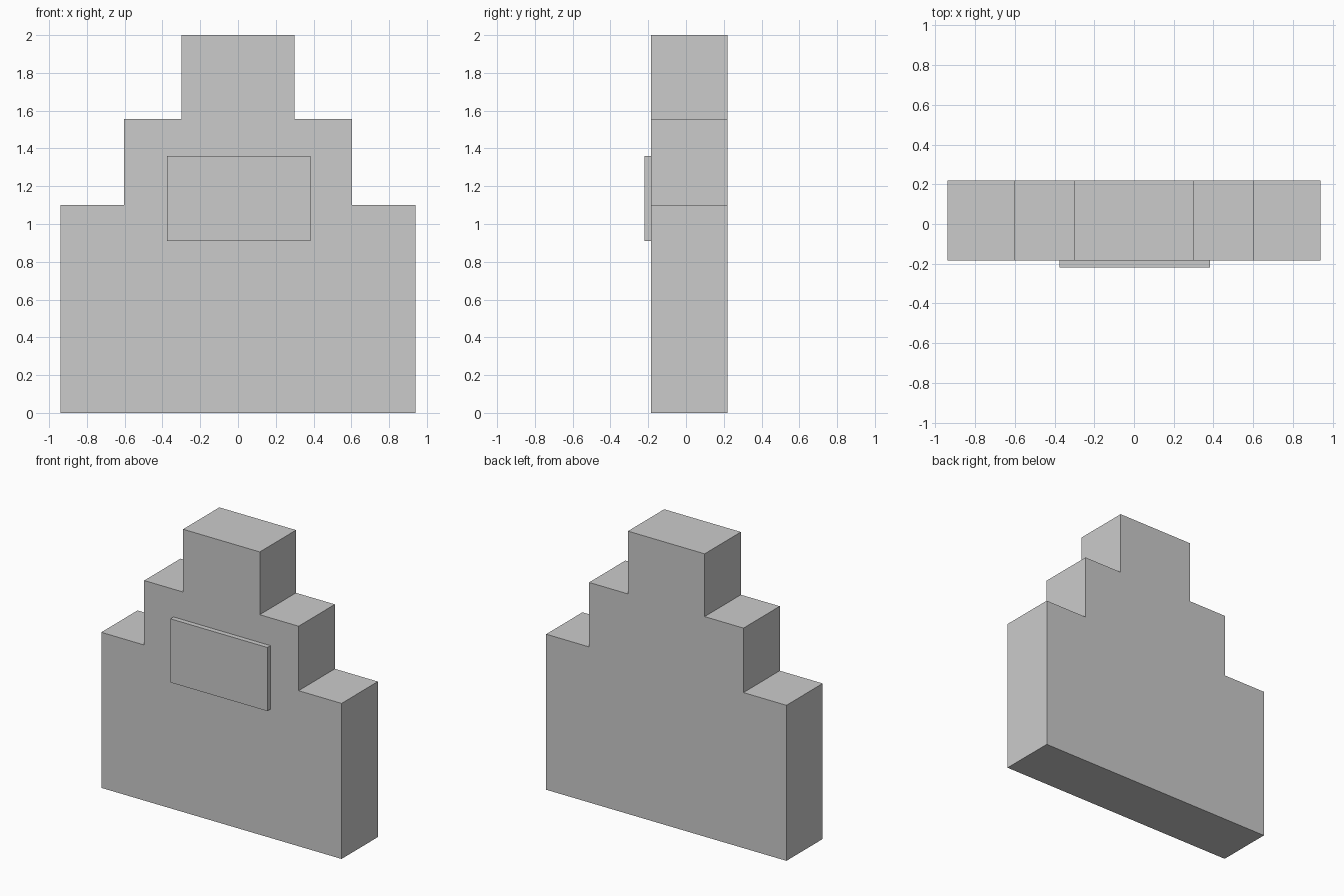
import bpy
import bmesh
from mathutils import Vector

cube = bpy.data.objects.get("Cube")
if cube:
    bpy.data.objects.remove(cube, do_unlink=True)

stone = bpy.data.materials.new("light_grey")
stone.use_nodes = True
grey = (0.6, 0.6, 0.6, 1)
stone.diffuse_color = grey
stone.node_tree.nodes["Principled BSDF"].inputs["Base Color"].default_value = grey


def slab(name, outline, front, back):
    """Extrude an x-z outline from the front depth to the back depth."""
    bm = bmesh.new()
    face = bm.faces.new([bm.verts.new((x, front, z)) for x, z in outline])
    extruded = bmesh.ops.extrude_face_region(bm, geom=[face], use_keep_orig=True)["geom"]
    moved = [v for v in extruded if isinstance(v, bmesh.types.BMVert)]
    bmesh.ops.translate(bm, verts=moved, vec=Vector((0, back - front, 0)))
    bmesh.ops.recalc_face_normals(bm, faces=bm.faces)
    mesh = bpy.data.meshes.new(name)
    bm.to_mesh(mesh)
    bm.free()
    mesh.materials.append(stone)
    obj = bpy.data.objects.new(name, mesh)
    bpy.context.collection.objects.link(obj)
    return obj


# Stepped body: half outline mirrored across the centre
half = [(0.94, 0), (0.94, 1.1), (0.604, 1.1), (0.604, 1.556), (0.3, 1.556), (0.3, 2)]
outline = half + [(-x, z) for x, z in reversed(half)]
slab("stepped_body", outline, -0.185, 0.22)

# Raised plaque on the front
left, right, low, high = -0.375, 0.383, 0.91, 1.36
slab("front_plaque", [(left, low), (right, low), (right, high), (left, high)], -0.22, -0.185)
